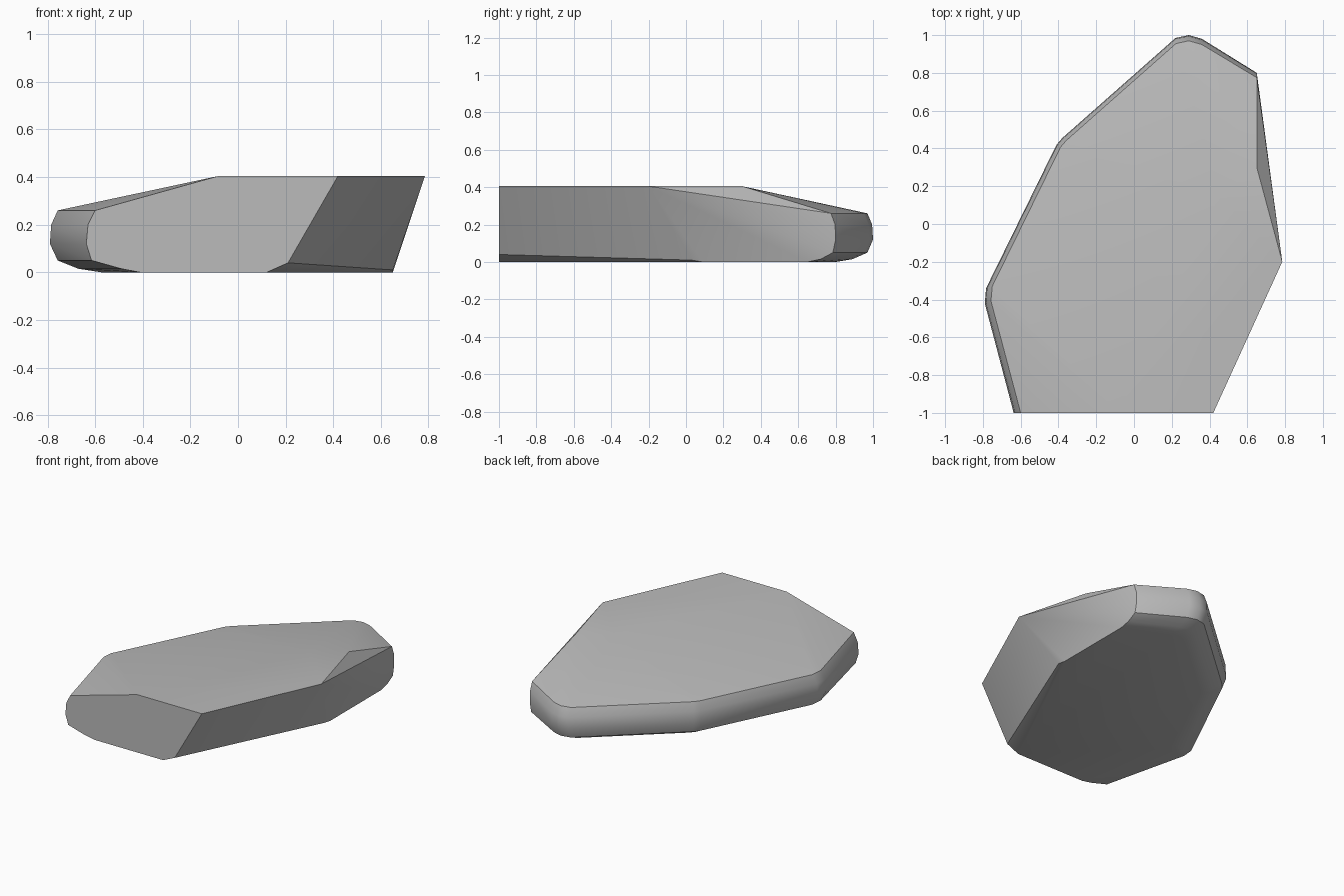
import bpy, bmesh, math

cube = bpy.data.objects.get("Cube")
if cube:
    bpy.data.objects.remove(cube, do_unlink=True)

# Stone material
stone = bpy.data.materials.new("stone grey")
stone.use_nodes = True
colour = (0.5, 0.5, 0.5, 1)
stone.diffuse_color = colour
stone.node_tree.nodes["Principled BSDF"].inputs["Base Color"].default_value = colour

# Rounded left and back rim, seen from above
outline = [(-0.79, -0.42), (-0.783, -0.34), (-0.41, 0.42), (-0.38, 0.455),
           (0.22, 0.985), (0.29, 1.0), (0.36, 0.98)]
# Rim levels: height, scale, x where the front cut ends, y where the side cut ends
levels = [(0.26, 0.97, -0.60, 0.775), (0.2, 0.995, -0.63, 0.797),
          (0.12, 1.0, -0.637, 0.8), (0.05, 0.97, -0.615, 0.785),
          (0.015, 0.89, -0.49, 0.72), (0, 0.8, -0.41, 0.65)]
points = []
for z, s, front_x, side_y in levels:
    points += [(0.3 + (x - 0.3) * s, y * s, z) for x, y in outline]
    points += [(front_x, -1, z), (0.65, side_y, z)]

# Flat raised plateau on top
points += [(x, y, 0.405) for x, y in
           [(-0.08, -1), (0.42, -1), (0.785, -0.2), (0.65, 0.3), (0.45, 0.15), (0.12, -0.25)]]
# Lower edge of the undercut right side
points += [(0.12, -1, 0), (0.21, -1, 0.04), (0.65, 0.03, 0.01), (0.65, 0.09, 0)]

# Wrap the points in one faceted boulder
bm = bmesh.new()
for p in points:
    bm.verts.new(p)
hull = bmesh.ops.convex_hull(bm, input=bm.verts)
loose = [v for v in bm.verts if not v.link_faces]
bmesh.ops.delete(bm, geom=loose, context='VERTS')
bmesh.ops.dissolve_limit(bm, angle_limit=math.radians(0.5), verts=bm.verts, edges=bm.edges)
bmesh.ops.recalc_face_normals(bm, faces=bm.faces)
mesh = bpy.data.meshes.new("flat_boulder")
bm.to_mesh(mesh)
bm.free()

boulder = bpy.data.objects.new("flat_boulder", mesh)
bpy.context.collection.objects.link(boulder)
mesh.materials.append(stone)
bpy.ops.object.select_all(action='DESELECT')
boulder.select_set(True)
bpy.context.view_layer.objects.active = boulder
bpy.ops.object.shade_smooth_by_angle(angle=math.radians(30))
